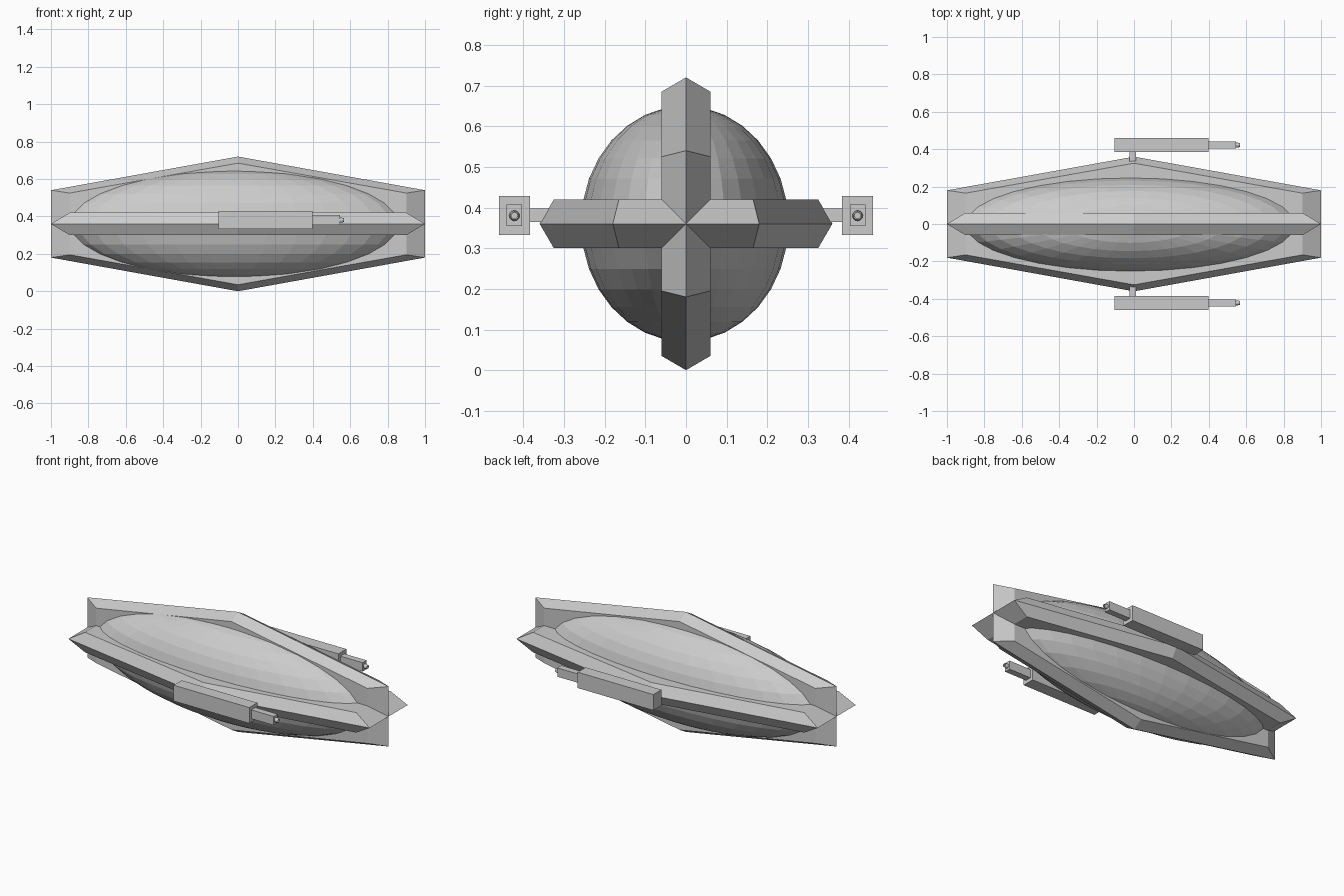
import bpy, bmesh
from math import pi
from mathutils import Matrix

if "Cube" in bpy.data.objects:
    bpy.data.objects.remove(bpy.data.objects["Cube"])

CZ = 0.36  # height of the ship's long axis


def finish(bm, name):
    bmesh.ops.recalc_face_normals(bm, faces=bm.faces)
    me = bpy.data.meshes.new(name)
    bm.to_mesh(me)
    bm.free()
    ob = bpy.data.objects.new(name, me)
    bpy.context.collection.objects.link(ob)
    return ob


def hexagon(x, end, mid):
    return [(-x, -end), (0, -mid), (x, -end), (x, end), (0, mid), (-x, end)]


def fin(name, angle):
    # hexagonal plate whose rim is bevelled to a sharp ridge
    bm = bmesh.new()
    inner, outer = hexagon(0.9, 0.165, 0.325), hexagon(1.0, 0.18, 0.36)
    rings = [[bm.verts.new((x, y, z)) for x, z in pts]
             for pts, y in ((inner, -0.06), (outer, 0), (inner, 0.06))]
    for a, b in zip(rings, rings[1:]):
        for i in range(6):
            j = (i + 1) % 6
            bm.faces.new((a[i], a[j], b[j], b[i]))
    bm.faces.new(rings[0])
    bm.faces.new(rings[-1])
    bm.transform(Matrix.Translation((0, 0, CZ)) @ Matrix.Rotation(angle, 4, 'X'))
    return finish(bm, name)


def box(name, x, y, z):
    bm = bmesh.new()
    bmesh.ops.create_cube(bm, size=1)
    lo, hi = zip(x, y, z)
    size = [b - a for a, b in zip(lo, hi)]
    mid = [(a + b) / 2 for a, b in zip(lo, hi)]
    bm.transform(Matrix.Translation(mid) @ Matrix.Diagonal((*size, 1)))
    return finish(bm, name)


def muzzle(name, y, z):
    # short open tube built as a lathed profile along x
    bm = bmesh.new()
    profile = [(0.535, 0.013), (0.555, 0.013), (0.567, 0.010), (0.567, 0.007), (0.545, 0.007)]
    vs = [bm.verts.new((x, r, 0)) for x, r in profile]
    es = [bm.edges.new(p) for p in zip(vs, vs[1:])]
    bmesh.ops.spin(bm, geom=vs + es, cent=(0, 0, 0), axis=(1, 0, 0),
                   angle=2 * pi, steps=12, use_merge=True)
    bmesh.ops.remove_doubles(bm, verts=bm.verts, dist=1e-5)
    bmesh.ops.holes_fill(bm, edges=[e for e in bm.edges if e.is_boundary], sides=0)
    bm.transform(Matrix.Translation((0, y, z)))
    return finish(bm, name)


# faceted hull
bm = bmesh.new()
bmesh.ops.create_uvsphere(bm, u_segments=32, v_segments=16, radius=1)
bm.transform(Matrix.Translation((-0.02, -0.003, CZ)) @ Matrix.Diagonal((0.9, 0.255, 0.29, 1)))
finish(bm, "hull")

# crossed fins
fin("vertical_fin", 0)
fin("horizontal_fin", pi / 2)

# side guns
for side, s in (("left", 1), ("right", -1)):
    def span(a, b):
        return sorted((s * a, s * b))
    box(side + "_gun_strut", (-0.025, 0.01), span(0.335, 0.39), (0.365, 0.398))
    box(side + "_gun_body", (-0.105, 0.397), span(0.384, 0.46), (0.333, 0.428))
    box(side + "_gun_barrel", (0.39, 0.545), span(0.403, 0.441), (0.354, 0.407))
    muzzle(side + "_gun_muzzle", s * 0.422, 0.38)
